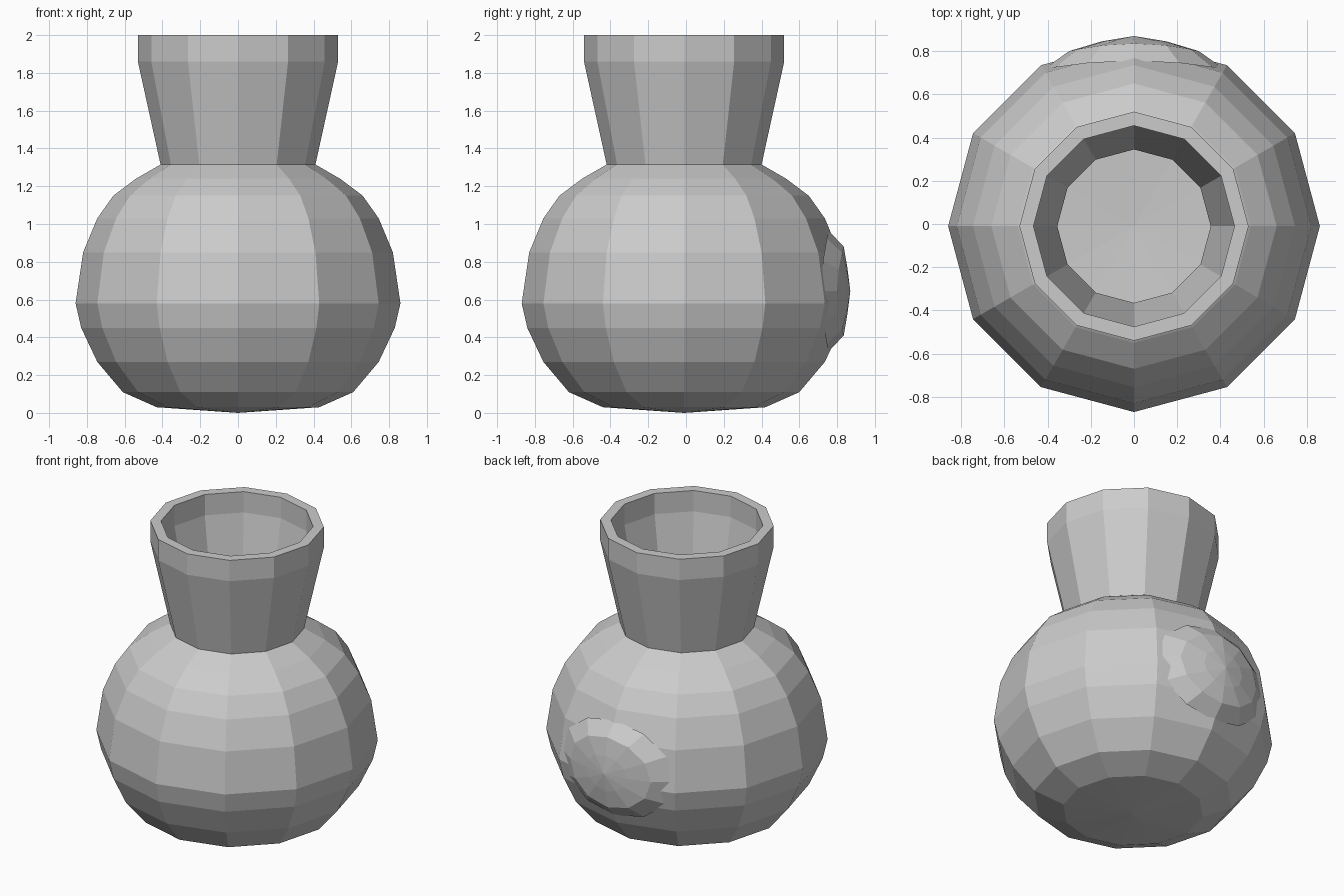
import bpy
from math import cos, sin, pi

if "Cube" in bpy.data.objects:
    bpy.data.objects.remove(bpy.data.objects["Cube"])

SIDES = 12
CY = -0.01


def loft(name, rings, closed_start=None, closed_end=None):
    """Join equal rings of points with quads; optional fan tips at both ends."""
    n = len(rings[0])
    verts = [p for ring in rings for p in ring]
    faces = []
    for k in range(len(rings) - 1):
        for i in range(n):
            j = (i + 1) % n
            a, b = k * n, (k + 1) * n
            faces.append((a + i, a + j, b + j, b + i))
    if closed_start:
        verts.append(closed_start)
        faces += [(len(verts) - 1, (i + 1) % n, i) for i in range(n)]
    if closed_end:
        verts.append(closed_end)
        base = (len(rings) - 1) * n
        faces += [(len(verts) - 1, base + i, base + (i + 1) % n) for i in range(n)]
    mesh = bpy.data.meshes.new(name)
    mesh.from_pydata(verts, [], faces)
    obj = bpy.data.objects.new(name, mesh)
    bpy.context.collection.objects.link(obj)
    return obj


def circle(r, z):
    return [(r * cos(2 * pi * i / SIDES), CY + r * sin(2 * pi * i / SIDES), z)
            for i in range(SIDES)]


# Vase: outer wall from base to rim, then the inner wall back down
outer = [(0.43, 0.03), (0.61, 0.11), (0.745, 0.27), (0.83, 0.45), (0.86, 0.58),
         (0.82, 0.85), (0.745, 1.03), (0.66, 1.15), (0.54, 1.24), (0.41, 1.315),
         (0.53, 1.86), (0.53, 2.0)]
inner = [(0.465, 2.0), (0.465, 1.86), (0.355, 1.29), (0.50, 1.18), (0.61, 1.10),
         (0.69, 0.99), (0.755, 0.83), (0.795, 0.59), (0.77, 0.47), (0.69, 0.30),
         (0.57, 0.16), (0.41, 0.09)]
loft("vase", [circle(r, z) for r, z in outer + inner],
     (0, CY, 0.0), (0, CY, 0.07))


# Shallow lump on the back: skirt, rim and dome tip
def oval(rx, rz, y_side, y_top):
    pts = []
    for i in range(SIDES):
        a = 2 * pi * i / SIDES
        y = y_side + (y_top - y_side) * sin(a) ** 2
        pts.append((-rx * cos(a), y, 0.645 + rz * sin(a)))
    return pts


loft("back_lump",
     [oval(0.42, 0.32, 0.715, 0.755), oval(0.30, 0.235, 0.80, 0.835),
      oval(0.15, 0.12, 0.845, 0.855)],
     None, (0, 0.87, 0.645))
